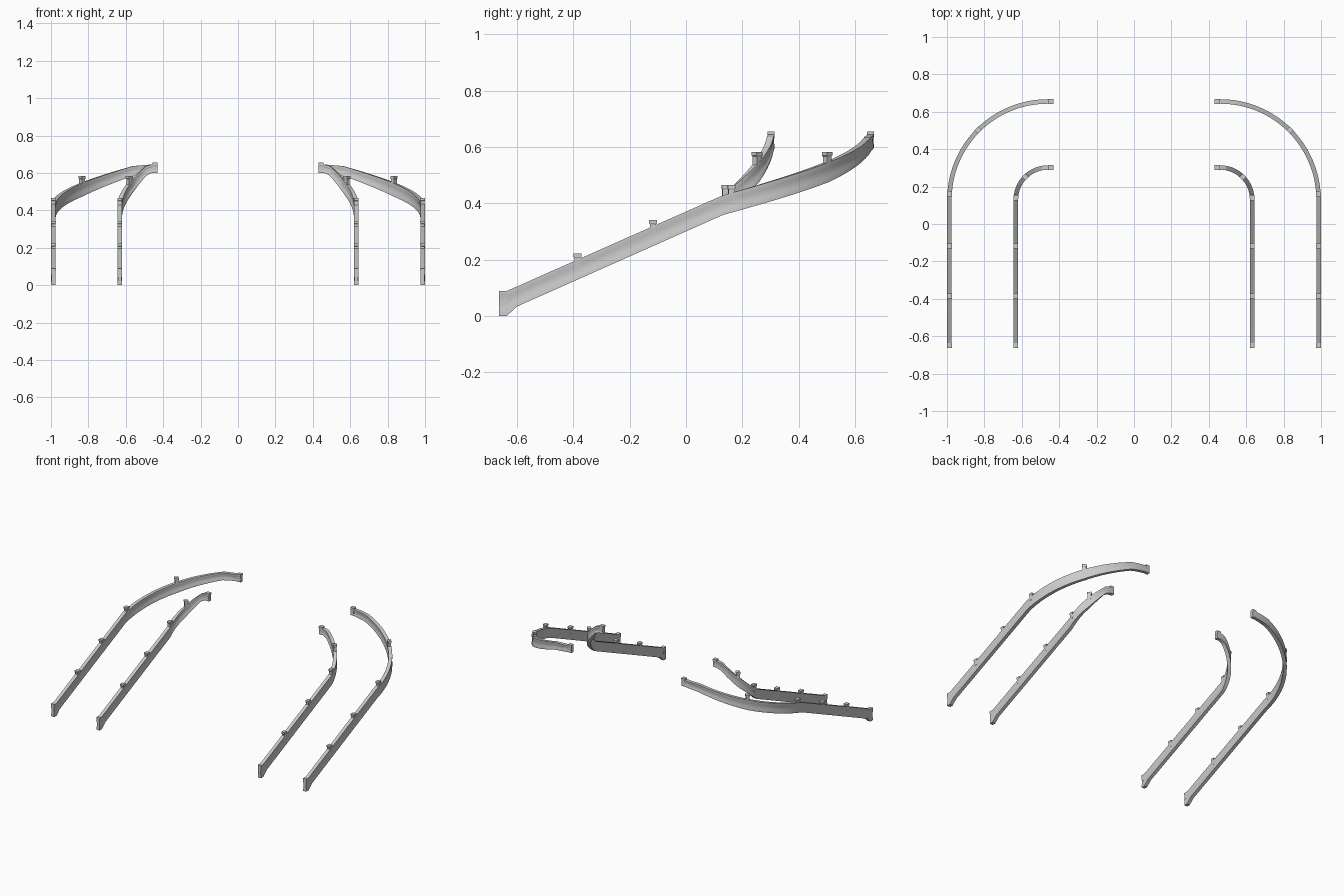
import bpy, bmesh
from math import sin, cos, pi, sqrt
from mathutils import Vector, Matrix

if "Cube" in bpy.data.objects:
    bpy.data.objects.remove(bpy.data.objects["Cube"])

ARC_Y = 0.13          # where the straight run meets the curve
FRONT, END_X = -0.663, 0.43
# Moulded cross-section: (half width, height fraction), thin waist between two lips
HALF = [(0.012, 0), (0.012, 0.22), (0.010, 0.32), (0.010, 0.68), (0.012, 0.78), (0.012, 1)]
SECTION = HALF + [(-w, h) for w, h in reversed(HALF)]


def slope_top(y):
    return 0.371 + 0.443 * y


def lerp(a, b, t):
    return a + (b - a) * t


def arc_z(t):
    # top and bottom of the rail along the quarter turn, levelling at the end
    if t < 0.88:
        top = lerp(slope_top(ARC_Y), 0.637, t / 0.88)
    else:
        top = lerp(0.637, 0.645, (t - 0.88) / 0.12)
    return top, top - (0.07 if t < 0.5 else lerp(0.07, 0.045, (t - 0.5) * 2))


def stations(x, r):
    # each: plan position, outward direction, bottom z, top z
    out = []
    for y, bottom in ((FRONT, 0), (-0.637, 0), (-0.60, 0.034), (ARC_Y, slope_top(ARC_Y) - 0.07)):
        out.append((Vector((x, y)), Vector((1, 0)), bottom, slope_top(y)))
    n = 24
    for i in range(1, n + 1):
        a = i / n * pi / 2
        d = Vector((cos(a), sin(a)))
        top, bottom = arc_z(i / n)
        out.append((Vector((x - r, ARC_Y)) + d * r, d, bottom, top))
    out.append((Vector((END_X, ARC_Y + r)), Vector((0, 1)), 0.6, 0.645))
    return out


def add_knob(bm, pos, d, z0, z1):
    # short neck flaring to a square cap
    t = Vector((-d.y, d.x))
    levels = [(z0, 0.011, 0.011), (z1 - 0.016, 0.011, 0.011), (z1 - 0.012, 0.013, 0.014), (z1, 0.013, 0.014)]
    rings = []
    for z, w, l in levels:
        ring = []
        for a, b in ((1, -1), (1, 1), (-1, 1), (-1, -1)):
            p = pos + d * (a * w) + t * (b * l)
            ring.append(bm.verts.new((p.x, p.y, z)))
        rings.append(ring)
    skin(bm, rings)


def skin(bm, rings):
    n = len(rings[0])
    for r0, r1 in zip(rings, rings[1:]):
        for i in range(n):
            bm.faces.new((r0[i], r0[(i + 1) % n], r1[(i + 1) % n], r1[i]))
    bm.faces.new(rings[0][::-1])
    bm.faces.new(rings[-1])


def finish(bm, name):
    bmesh.ops.recalc_face_normals(bm, faces=bm.faces)
    mesh = bpy.data.meshes.new(name)
    bm.to_mesh(mesh)
    bm.free()
    obj = bpy.data.objects.new(name, mesh)
    bpy.context.collection.objects.link(obj)
    mod = obj.modifiers.new("other_side", 'MIRROR')
    mod.use_mirror_merge = False
    return obj


def build_rail(label, x, r):
    # swept rail
    bm = bmesh.new()
    rings = []
    for p, d, lo, hi in stations(x, r):
        ring = []
        for w, h in SECTION:
            q = p + d * w
            ring.append(bm.verts.new((q.x, q.y, lerp(lo, hi, h))))
        rings.append(ring)
    skin(bm, rings)
    rail = finish(bm, label + "_rail")
    bpy.ops.object.select_all(action='DESELECT')
    rail.select_set(True)
    bpy.context.view_layer.objects.active = rail
    bpy.ops.object.shade_smooth_by_angle(angle=0.4)

    # knobs on the straight run
    bm = bmesh.new()
    for y, z in ((-0.649, 0.089), (-0.385, 0.222), (-0.117, 0.342)):
        add_knob(bm, Vector((x, y)), Vector((1, 0)), z - 0.045, z)
    # knobs on the curve and at the upper end
    for a, z in ((0.06, 0.465), (pi / 4, 0.583)):
        d = Vector((cos(a), sin(a)))
        add_knob(bm, Vector((x - r, ARC_Y)) + d * r, d, z - 0.05, z)
    add_knob(bm, Vector((END_X + 0.014, ARC_Y + r)), Vector((0, 1)), 0.61, 0.655)
    finish(bm, label + "_knobs")


build_rail("outer", 0.987, 0.525)
build_rail("inner", 0.632, 0.172)
